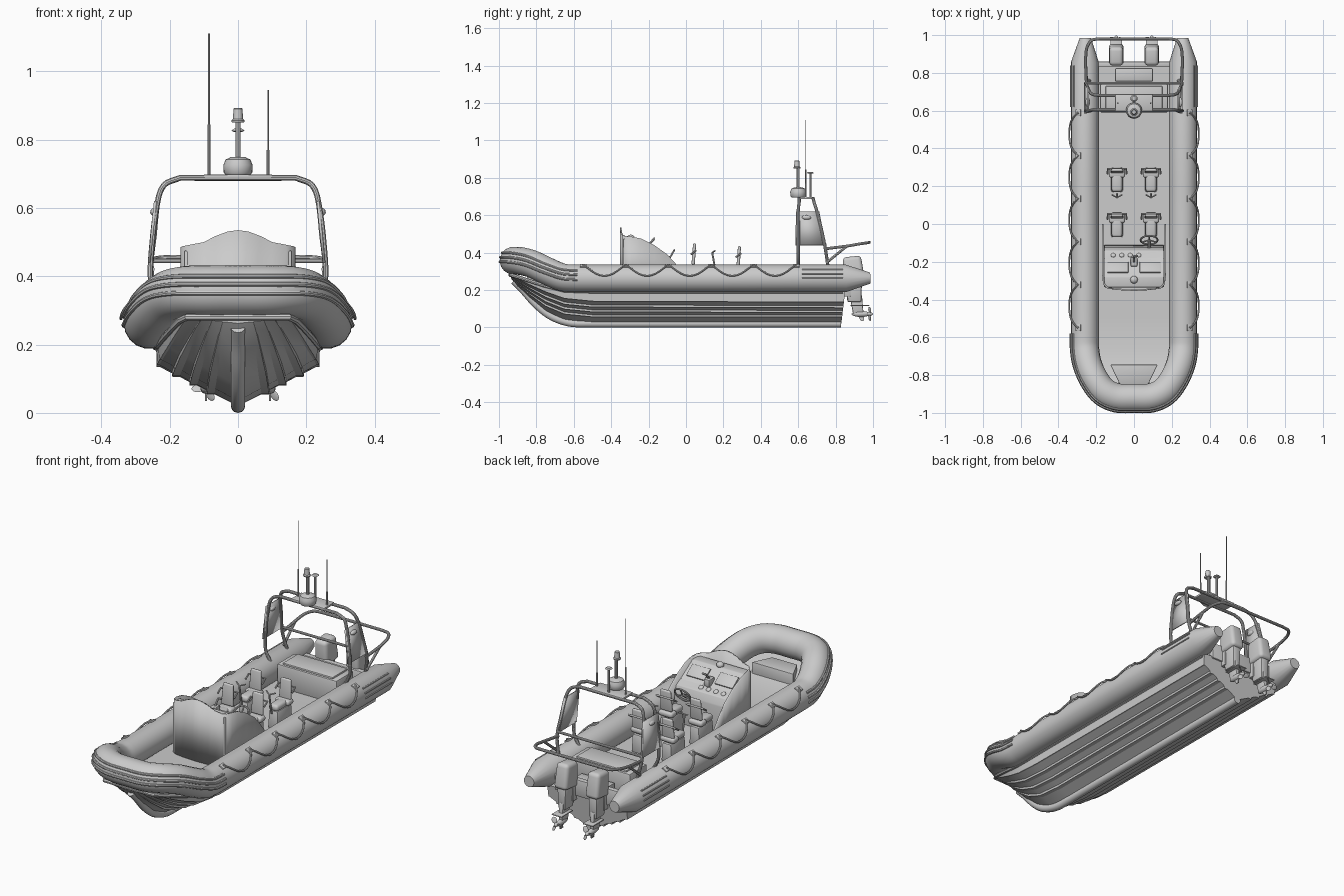
import bpy, bmesh, math
from math import sin, cos, pi, radians
from mathutils import Vector, Matrix, Euler

if "Cube" in bpy.data.objects:
    bpy.data.objects.remove(bpy.data.objects["Cube"])


def finish(ob, angle=35):
    bpy.ops.object.select_all(action='DESELECT')
    ob.select_set(True)
    bpy.context.view_layer.objects.active = ob
    bpy.ops.object.shade_smooth_by_angle(angle=radians(angle))
    return ob


def from_bm(name, bm, angle=35):
    bmesh.ops.recalc_face_normals(bm, faces=bm.faces)
    me = bpy.data.meshes.new(name)
    bm.to_mesh(me)
    bm.free()
    ob = bpy.data.objects.new(name, me)
    bpy.context.collection.objects.link(ob)
    return finish(ob, angle)


def box(name, loc, size, bevel=0.006, rot=(0, 0, 0), top=(1, 1), seg=2):
    bm = bmesh.new()
    bmesh.ops.create_cube(bm, size=1)
    for v in bm.verts:
        f = top if v.co.z > 0 else (1, 1)
        v.co = Vector((v.co.x * size[0] * f[0], v.co.y * size[1] * f[1], v.co.z * size[2]))
    if bevel:
        bmesh.ops.bevel(bm, geom=bm.edges[:], offset=bevel, segments=seg, profile=0.5, affect='EDGES')
    bm.transform(Matrix.Translation(loc) @ Euler(rot).to_matrix().to_4x4())
    return from_bm(name, bm)


def ball(name, loc, scale, rot=(0, 0, 0)):
    bm = bmesh.new()
    bmesh.ops.create_uvsphere(bm, u_segments=16, v_segments=10, radius=1)
    bm.transform(Matrix.LocRotScale(Vector(loc), Euler(rot), Vector(scale)))
    return from_bm(name, bm)


def prism(name, pts, a, b, axis='x', bevel=0.0):
    """Extrude an outline: (y,z) along x, or (x,y) along z."""
    bm = bmesh.new()
    place = (lambda p, d: (d, p[0], p[1])) if axis == 'x' else (lambda p, d: (p[0], p[1], d))
    lo, hi = [[bm.verts.new(place(p, d)) for p in pts] for d in (a, b)]
    bm.faces.new(lo)
    bm.faces.new(hi)
    for i in range(len(pts)):
        j = (i + 1) % len(pts)
        bm.faces.new((lo[i], lo[j], hi[j], hi[i]))
    if bevel:
        bmesh.ops.bevel(bm, geom=bm.edges[:], offset=bevel, segments=2, profile=0.5, affect='EDGES')
    return from_bm(name, bm)


def lathe(name, prof, loc, n=24):
    """Revolve (radius, z) points about z."""
    bm = bmesh.new()
    rings = [[bm.verts.new((loc[0] + r * cos(2 * pi * k / n), loc[1] + r * sin(2 * pi * k / n), loc[2] + z))
              for k in range(n)] for r, z in prof]
    for a, b in zip(rings, rings[1:]):
        for k in range(n):
            bm.faces.new((a[k], a[(k + 1) % n], b[(k + 1) % n], b[k]))
    bm.faces.new(rings[0])
    bm.faces.new(rings[-1])
    return from_bm(name, bm)


def curve_pts(pts, n=6):
    P = [Vector(p) for p in pts]
    P = [2 * P[0] - P[1]] + P + [2 * P[-1] - P[-2]]
    out = []
    for a, b, c, d in zip(P, P[1:], P[2:], P[3:]):
        for k in range(n):
            t = k / n
            out.append(0.5 * (2 * b + (c - a) * t + (2 * a - 5 * b + 4 * c - d) * t ** 2 + (3 * b - a - 3 * c + d) * t ** 3))
    return out + [P[-2]]


def pipe(name, pts, r, res=2, radii=None, closed=False):
    cu = bpy.data.curves.new(name, 'CURVE')
    cu.dimensions = '3D'
    cu.bevel_depth, cu.bevel_resolution, cu.use_fill_caps = r, res, True
    sp = cu.splines.new('POLY')
    sp.points.add(len(pts) - 1)
    for i, p in enumerate(pts):
        sp.points[i].co = (p[0], p[1], p[2], 1)
        sp.points[i].radius = radii[i] if radii else 1
    sp.use_cyclic_u = closed
    ob = bpy.data.objects.new(name, cu)
    bpy.context.collection.objects.link(ob)
    bpy.ops.object.select_all(action='DESELECT')
    ob.select_set(True)
    bpy.context.view_layer.objects.active = ob
    bpy.ops.object.convert(target='MESH')
    return finish(bpy.context.view_layer.objects.active)


def both(pts):
    """Mirror a half path that ends on the centre line."""
    return list(pts) + [Vector((-p[0], p[1], p[2])) for p in reversed(pts[:-1])]


# Hull and deck: stations of y, keel z, chine x/z, rim x/z, with spray strakes
stations = [(.84, .02, .23, .135, .24, .2), (-.5, .02, .23, .14, .24, .2), (-.65, .035, .222, .155, .235, .205),
            (-.75, .08, .2, .19, .215, .23), (-.84, .155, .175, .23, .19, .258), (-.9, .215, .155, .26, .17, .278),
            (-.935, .262, .14, .278, .15, .288)]
bm = bmesh.new()
rings = []
for i, (y, zk, xc, zc, xr, zr) in enumerate(stations):
    half = [(0, zk)]
    w = .022 * min(1, (zc - zk) / .11)
    for t in (.3, .52, .74):
        x, z, slope = t * xc, zk + t * (zc - zk), (zc - zk) / xc
        half += [(x, z), (x + w, z), (x + w + .001, z + w * slope)]
    half += [(xc, zc), (xc + .008, zc), (xr, zr)]
    ring = half + [(-x, z) for x, z in reversed(half[1:])]
    rings.append([bm.verts.new((x, y + (.12 * (z - .1) if i == 0 else 0), z)) for x, z in ring])
for a, b in zip(rings, rings[1:]):
    for k in range(len(a)):
        bm.faces.new((a[k], a[k - 1], b[k - 1], b[k]))
bm.faces.new(rings[0])
bm.faces.new(rings[-1])
from_bm("hull", bm, 20)
rim = [Vector((s[4], s[0], s[5] - .008)) for s in stations] + [Vector((0, -.94, .28))]
pipe("hull_rim_belt", both(rim), .01)
keel = curve_pts([(0, -.92, .25), (0, -.87, .2), (0, -.8, .122), (0, -.72, .06), (0, -.62, .025), (0, -.5, .021)])
pipe("keel_guard", keel + [Vector((0, .83, .021))], .021, 4)

# Inflatable collar with tapered stern cones
bow = curve_pts([(.26, -.58, .262), (.259, -.66, .268), (.245, -.74, .3), (.21, -.82, .338),
                 (.16, -.885, .355), (.09, -.918, .357), (0, -.921, .357)])
half = [Vector((.257, .985, .264)), Vector((.26, .855, .262)), Vector((.26, .2, .262))] + bow
collar = both(half)
radii = [.4] + [1] * (len(collar) - 2) + [.4]
pipe("inflatable_collar", collar, .0745, 7, radii)
bow_full = both(bow)
for a in (-5, 15, 35):
    strip = []
    for i, p in enumerate(bow_full):
        t = (bow_full[min(i + 1, len(bow_full) - 1)] - bow_full[max(i - 1, 0)])
        n = Vector((-t.y, t.x, 0)).normalized()
        strip.append(p + (n * cos(radians(a)) + Vector((0, 0, sin(radians(a))))) * .074)
    pipe("bow_rubbing_strip", strip, .007)
for s in (-1, 1):
    for a in (0, 20, 40):
        x, z = s * (.26 + .075 * cos(radians(a))), .262 + .075 * sin(radians(a))
        pipe("stern_rubbing_strip", [(x, .62, z), (x, .84, z)], .004)
    # Scalloped grab line
    rope = []
    for i in range(5):
        for k in range(10):
            a = radians(65 - 55 * 4 * (k / 10) * (1 - k / 10))
            rope.append((s * (.26 + .084 * cos(a)), -.55 + .228 * (i + k / 10), .262 + .081 * sin(a)))
    pipe("grab_line", rope + [(s * .295, .59, .336)], .005)
    for i in range(6):
        box("line_anchor", (s * .295, -.55 + .228 * i, .33), (.03, .035, .008), .002, (0, s * radians(27), 0))

# Bow locker step and stern locker
prism("bow_step", [(-.125, -.745), (.125, -.745), (.075, -.85), (-.075, -.85)], .2, .29, 'z', .004)
box("stern_locker", (0, .665, .26), (.36, .15, .13), .008)
box("stern_locker_lid", (0, .665, .328), (.3, .13, .012), .004)
box("transom_top", (0, .845, .235), (.38, .03, .09), .005)
box("engine_well_step", (0, .79, .23), (.2, .07, .07), .005)

# Console windscreen shell with falling sides
outline = [(.165, -.0, .27), (.165, -.05, .335), (.165, -.1, .39), (.165, -.17, .44), (.165, -.24, .475),
           (.164, -.29, .485), (.158, -.32, .488), (.14, -.338, .492), (.1, -.344, .5), (.065, -.347, .518),
           (.03, -.349, .531), (0, -.35, .535)]
line = both([Vector(p) for p in outline])
bm = bmesh.new()
top = [bm.verts.new(p) for p in line]
bot = [bm.verts.new((p.x, p.y, .2)) for p in line]
for i in range(len(line) - 1):
    bm.faces.new((top[i], top[i + 1], bot[i + 1], bot[i]))
shell = from_bm("console_shell", bm)
m = shell.modifiers.new("thickness", 'SOLIDIFY')
m.thickness, m.offset = .008, 0
# Dashboard, instruments and steering
prism("console_dash", [(-.335, .2), (-.335, .475), (-.28, .475), (-.185, .405), (-.14, .39), (-.125, .35), (-.11, .2)],
      -.158, .158, 'x', .004)
slope = -math.atan2(.07, .095)
for x in (-.085, .085):
    box("instrument_screen", (x, -.23, .441), (.11, .07, .01), .003, (slope, 0, 0))
for i in range(4):
    ball("dash_gauge", (-.11 + .045 * i, -.165, .4), (.013, .013, .006), (slope, 0, 0))
box("throttle_base", (0, -.2, .425), (.035, .05, .04), .006)
pipe("throttle_lever", [(.0, -.2, .44), (0, -.17, .475), (.02, -.17, .475)], .006)
ball("compass", (0, -.295, .48), (.02, .02, .016))
wc, tilt = Vector((.08, -.085, .375)), Euler((radians(60), 0, 0)).to_matrix()
pipe("steering_wheel", [wc + tilt @ Vector((.045 * cos(k * pi / 12), .045 * sin(k * pi / 12), 0)) for k in range(24)],
     .005, closed=True)
for k in range(3):
    a = pi / 2 + k * 2 * pi / 3
    pipe("wheel_spoke", [wc, wc + tilt @ Vector((.045 * cos(a), .045 * sin(a), 0))], .004)
pipe("steering_column", [wc, (.08, -.14, .34)], .009)

# Four jockey seats
for y0, zt in ((.045, .45), (.285, .435)):
    for x in (-.09, .09):
        box("seat_pod", (x, y0 - .05, .25), (.062, .13, .1), .008, top=(.85, .95))
        box("seat_saddle", (x, y0 - .055, .315), (.056, .12, .035), .014, seg=3)
        box("seat_side_cushion", (x, y0 - .015, .318), (.085, .05, .03), .012, seg=3)
        box("seat_backrest", (x, y0 - .003, zt - .058), (.072, .018, .115), .008, (radians(-4), 0, 0), (.85, .9), 3)
        pipe("seat_back_rail", [(x - .05, y0 - .02, zt - .06), (x - .05, y0 + .008, zt - .04), (x + .05, y0 + .008, zt - .04),
                                (x + .05, y0 - .02, zt - .06)], .005)
        if y0 > .1:
            pipe("seat_grab_handle", [(x - .028, .155, .41), (x, .14, .4), (x + .028, .155, .41)], .004)
            pipe("seat_grab_post", [(x, .14, .4), (x, .16, .29)], .005)

# Radar arch: two hoops, platform, side panels, rails
front = curve_pts([(.225, .6, .32), (.255, .6, .385), (.251, .6, .5), (.235, .6, .62), (.215, .605, .668), (.17, .605, .688)])
rear = curve_pts([(.235, .76, .32), (.255, .745, .42), (.246, .725, .52), (.235, .7, .62), (.215, .685, .668), (.17, .68, .688)])
pipe("arch_front_hoop", both(front + [Vector((0, .605, .688))]), .0085, 3)
pipe("arch_rear_hoop", both(rear + [Vector((0, .68, .688))]), .0085, 3)
rail = curve_pts([(.252, .74, .42), (.256, .86, .435), (.25, .93, .447), (.225, .972, .453), (.18, .98, .455)])
pipe("stern_rail", both(rail + [Vector((0, .98, .455))]), .008, 3)
pipe("arch_cross_rail", [(-.254, .745, .445), (.254, .745, .445)], .007, 3)
box("arch_platform", (0, .642, .692), (.2, .09, .012), .003)
for s in (-1, 1):
    pipe("stern_rail_stay", [(s * .256, .86, .435), (s * .25, .75, .345)], .007)
    bm = bmesh.new()
    bm.faces.new([bm.verts.new((s * x, y, z)) for x, y, z in
                  ((.256, .585, .44), (.256, .748, .44), (.238, .712, .62), (.238, .588, .62))])
    panel = from_bm("arch_side_panel", bm)
    panel.modifiers.new("thickness", 'SOLIDIFY').thickness = .008
    ball("arch_side_light", (s * .245, .645, .588), (.012, .025, .012))

# Radar dome, mast lamp, small aerial and whips
lathe("radar_dome", [(.036, 0), (.042, .008), (.043, .03), (.036, .046), (.02, .053), (.005, .054)], (0, .6, .696))
pipe("mast", [(0, .6, .74), (0, .6, .85)], .008)
lathe("mast_lamp", [(.018, 0), (.02, .006), (.015, .01), (.013, .04), (.011, .042)], (0, .593, .85), 16)
pipe("aerial_post", [(0, .665, .69), (0, .665, .825)], .006)
lathe("aerial_disc", [(.012, 0), (.019, .004), (.012, .01)], (0, .665, .822), 16)
for x, zm, zt in ((-.085, .845, 1.11), (.088, .77, .945)):
    pipe("whip_aerial_base", [(x, .64, .69), (x, .64, zm)], .0045)
    pipe("whip_aerial", [(x, .64, zm), (x, .64, zt)], .0023)

# Twin outboard engines
for x in (-.094, .094):
    box("engine_cowl", (x, .893, .312), (.08, .115, .135), .02, (radians(6), 0, 0), (.9, .85), 4)
    box("engine_midsection", (x, .9, .2), (.045, .075, .13), .01, top=(1.2, 1.1))
    box("engine_bracket", (x, .86, .215), (.06, .04, .1), .005)
    box("engine_leg", (x, .915, .12), (.022, .055, .1), .006, (radians(8), 0, 0), (1.2, 1.2))
    box("anti_ventilation_plate", (x, .93, .118), (.06, .1, .006), .002)
    ball("gearcase", (x, .935, .072), (.016, .05, .016))
    prism("skeg", [(.915, .07), (.955, .07), (.95, .035), (.935, .035)], x - .003, x + .003)
    ball("propeller_hub", (x, .978, .072), (.011, .021, .011))
    for k in range(3):
        a = k * 2 * pi / 3 + .5
        ball("propeller_blade", (x + .024 * sin(a), .982, .072 + .024 * cos(a)), (.013, .003, .018),
             (Matrix.Rotation(a, 3, 'Y') @ Matrix.Rotation(.6, 3, 'Z')).to_euler())
